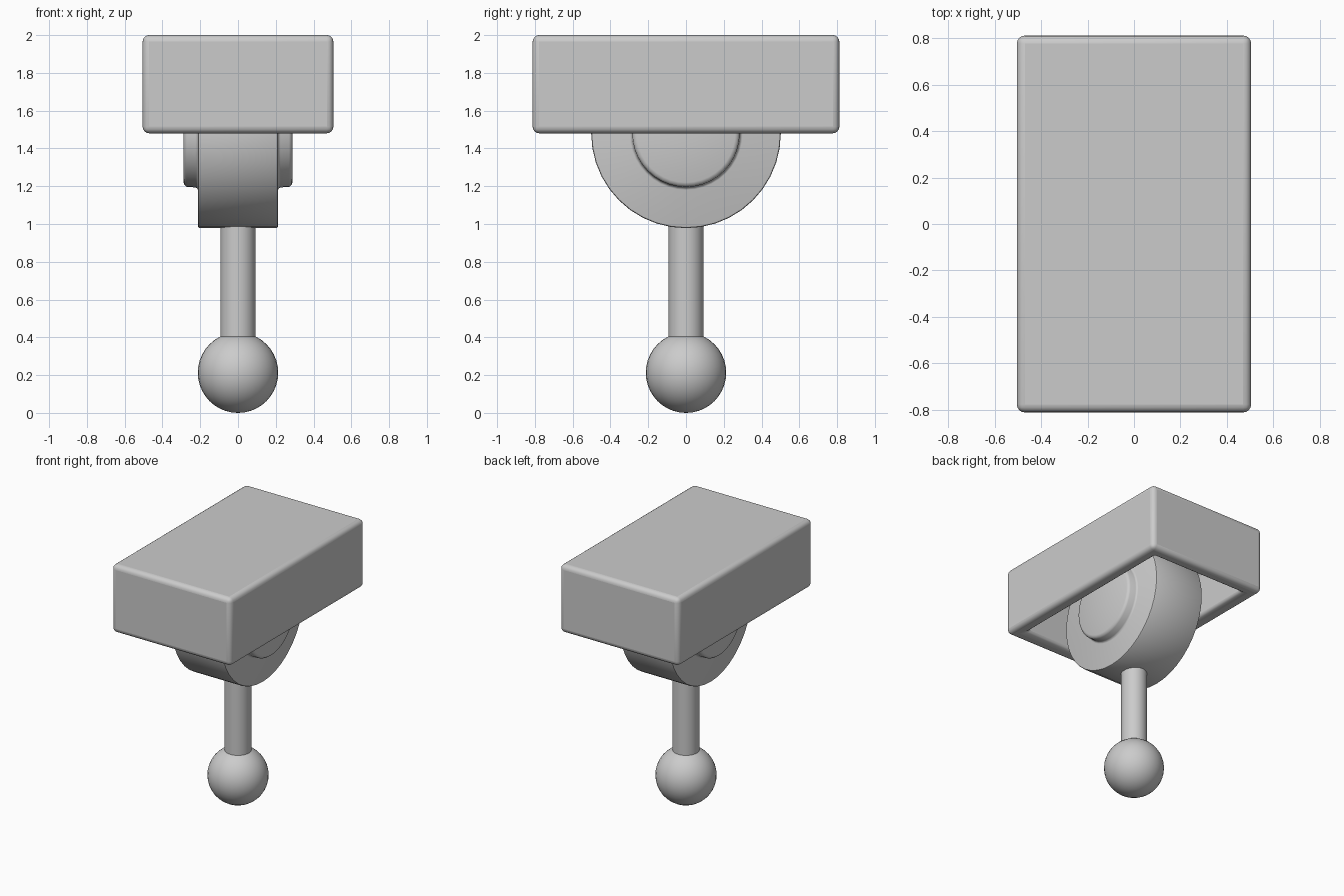
import bpy, bmesh, math
from mathutils import Matrix

if "Cube" in bpy.data.objects:
    bpy.data.objects.remove(bpy.data.objects["Cube"])


def finish(bm, name, angle=40):
    bmesh.ops.recalc_face_normals(bm, faces=bm.faces)
    me = bpy.data.meshes.new(name)
    bm.to_mesh(me)
    bm.free()
    ob = bpy.data.objects.new(name, me)
    bpy.context.collection.objects.link(ob)
    bpy.ops.object.select_all(action='DESELECT')
    bpy.context.view_layer.objects.active = ob
    ob.select_set(True)
    bpy.ops.object.shade_smooth_by_angle(angle=math.radians(angle))
    return ob


def lathe(name, profile, segments, matrix):
    """Spin (radius, height) points around z, then place the result."""
    bm = bmesh.new()
    verts = [bm.verts.new((r, 0, z)) for r, z in profile]
    edges = [bm.edges.new(p) for p in zip(verts, verts[1:])]
    bmesh.ops.spin(bm, geom=verts + edges, cent=(0, 0, 0), axis=(0, 0, 1),
                   angle=math.tau, steps=segments, use_duplicate=False)
    bmesh.ops.remove_doubles(bm, verts=bm.verts, dist=1e-5)
    bmesh.ops.transform(bm, matrix=matrix, verts=bm.verts)
    return finish(bm, name)


# Hollow rectangular housing, open underneath, with rounded edges
HX, HY, Z0, Z1, WALL = 0.505, 0.812, 1.48, 2.0, 0.15
bm = bmesh.new()
bmesh.ops.create_cube(bm, size=1, matrix=Matrix.Translation((0, 0, (Z0 + Z1) / 2))
                      @ Matrix.Diagonal((2 * HX, 2 * HY, Z1 - Z0, 1)))
bm.faces.ensure_lookup_table()
under = min(bm.faces, key=lambda f: f.calc_center_median().z)
bmesh.ops.inset_region(bm, faces=[under], thickness=WALL)
new = bmesh.ops.extrude_face_region(bm, geom=[under])['geom']
bmesh.ops.translate(bm, vec=(0, 0, Z1 - Z0 - WALL),
                    verts=[g for g in new if isinstance(g, bmesh.types.BMVert)])
if under.is_valid:
    bmesh.ops.delete(bm, geom=[under], context='FACES_ONLY')
housing = finish(bm, "housing")
bev = housing.modifiers.new("rounded_edges", 'BEVEL')
bev.width = 0.035
bev.segments = 4
bev.limit_method = 'ANGLE'

# Wheel with a raised hub on both sides, turned as one piece on the x axis
half = [(0.0, 0.288), (0.26, 0.288), (0.274, 0.283), (0.284, 0.27),
        (0.286, 0.225), (0.292, 0.215), (0.30, 0.212), (0.492, 0.212),
        (0.499, 0.209), (0.502, 0.202)]
profile = half + [(r, -h) for r, h in reversed(half)]
lathe("wheel", profile, 40,
      Matrix.Translation((0, 0, 1.48)) @ Matrix.Rotation(math.pi / 2, 4, 'Y'))

# Straight rod from the ball up into the wheel
lathe("rod", [(0, 0.3), (0.093, 0.3), (0.093, 1.05), (0, 1.05)], 32, Matrix())

# Ball at the foot
bm = bmesh.new()
bmesh.ops.create_uvsphere(bm, u_segments=32, v_segments=20, radius=0.213,
                          matrix=Matrix.Translation((0, 0, 0.213)))
finish(bm, "ball")
